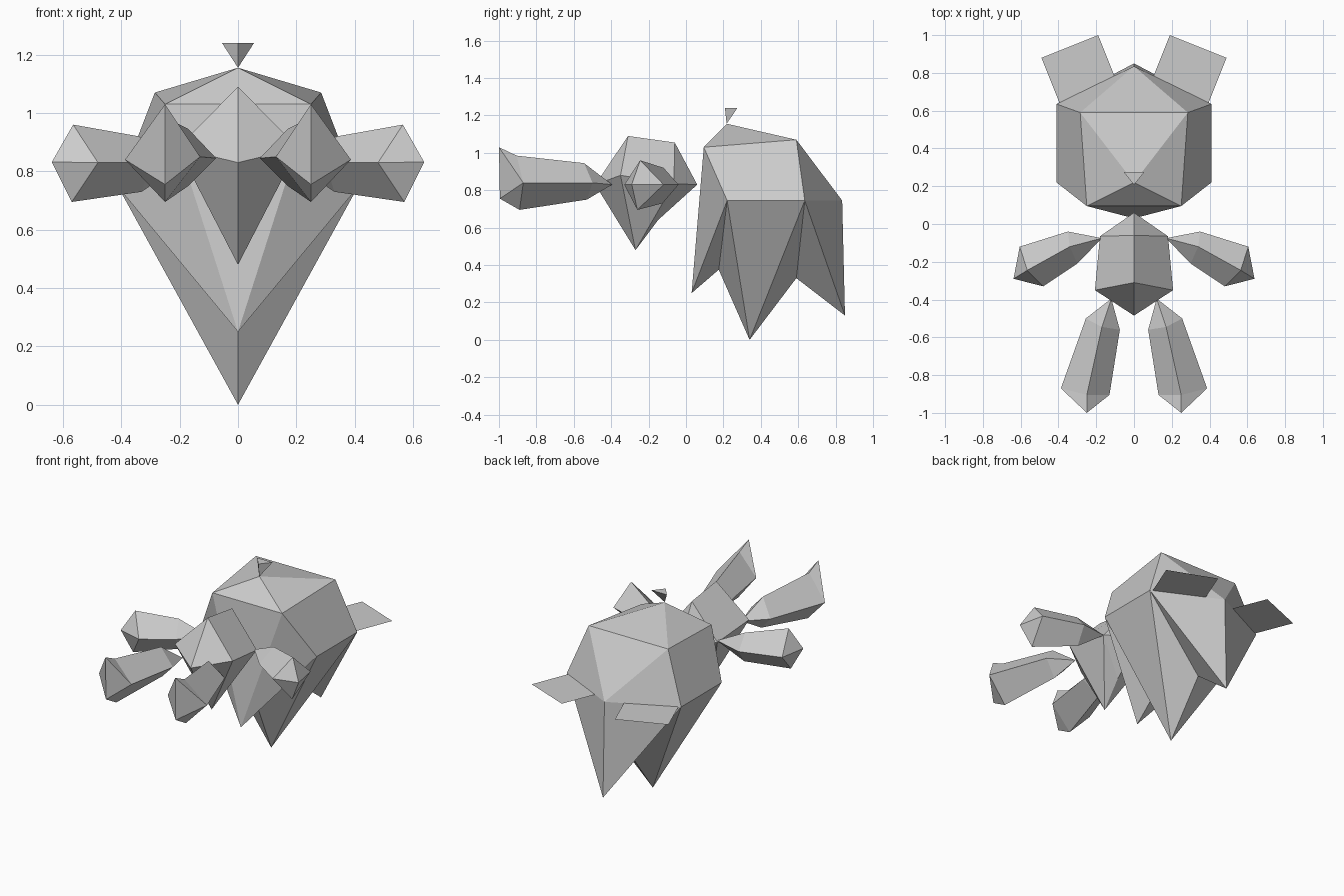
import bpy, bmesh

if "Cube" in bpy.data.objects:
    bpy.data.objects.remove(bpy.data.objects["Cube"])

grey = bpy.data.materials.new("plain grey")
grey.diffuse_color = (0.6, 0.6, 0.6, 1)
grey.use_nodes = True
grey.node_tree.nodes["Principled BSDF"].inputs["Base Color"].default_value = grey.diffuse_color


def finish(bm, name):
    """Turn a bmesh into a flat-shaded named object."""
    if len(bm.faces) > 1:
        bmesh.ops.recalc_face_normals(bm, faces=bm.faces)
    mesh = bpy.data.meshes.new(name)
    bm.to_mesh(mesh)
    bm.free()
    mesh.materials.append(grey)
    obj = bpy.data.objects.new(name, mesh)
    bpy.context.collection.objects.link(obj)
    return obj


def symmetric(name, points, faces):
    """Faceted solid from lettered points; lower case is the mirrored point."""
    bm = bmesh.new()
    verts = {}
    for key, (x, y, z) in points.items():
        verts[key] = bm.verts.new((x, y, z))
        verts[key.lower()] = bm.verts.new((-x, y, z)) if x else verts[key]
    done = set()
    for face in faces.split():
        for f in (face, face.swapcase()):
            corners = [verts[c] for c in f]
            if frozenset(corners) not in done:
                done.add(frozenset(corners))
                bm.faces.new(corners)
    return finish(bm, name)


def limb(name, side, root, near, far, tip):
    """Four-sided limb from a pointed root over two rings to a tip.
    Rings run top, outer, bottom, inner; the tip has an upper and lower point."""
    bm = bmesh.new()
    add = lambda p: bm.verts.new((p[0] * side, p[1], p[2]))
    r = add(root)
    a, b = [add(p) for p in near], [add(p) for p in far]
    t = [add(p) for p in tip]
    up, low = t[0], t[-1]
    for i in range(4):
        j = (i + 1) % 4
        bm.faces.new((r, a[i], a[j]))
        bm.faces.new((a[i], b[i], b[j], a[j]))
        bm.faces.new((b[i], b[j], up if i in (0, 3) else low))
    if up is not low:
        for i in (1, 3):
            bm.faces.new((b[i], up, low))
    return finish(bm, name)


# Head with jagged hair points hanging down the centre line
symmetric("head", {
    "A": (0, 0.22, 1.155), "B": (0.25, 0.095, 1.03), "C": (0.285, 0.59, 1.07),
    "D": (0.41, 0.22, 0.745), "E": (0.41, 0.635, 0.745), "F": (0, 0.835, 0.745),
    "G": (0, 0.03, 0.25), "J": (0, 0.175, 0.375), "H": (0, 0.34, 0),
    "K": (0, 0.59, 0.33), "I": (0, 0.85, 0.13),
}, "ABb ACc ABC BCED CcF CEF BbG BDG DGJ DJH DEH EHK EKI EFI")

# Small tuft balanced on the crown
symmetric("crown_tuft", {
    "A": (0, 0.217, 1.155), "B": (0.055, 0.275, 1.24), "C": (0, 0.208, 1.24),
}, "ABC ABb BbC")

# Torso
symmetric("torso", {
    "P": (0, 0.06, 0.83), "T": (0, -0.06, 1.055), "U": (0, -0.31, 1.09),
    "N": (0, -0.485, 0.83), "S": (0.18, -0.065, 0.835), "R": (0.207, -0.35, 0.88),
    "Q": (0, -0.27, 0.48), "V": (0, -0.15, 0.64),
}, "PST TSRU URN NRQ RSQ SVQ SPV")

for side, label in ((1, "right"), (-1, "left")):
    # Flat ear sheet, its root buried in the head
    bm = bmesh.new()
    ear = [(0.19, 1.0), (0.49, 0.88), (0.37, 0.58), (0.07, 0.70)]
    bm.faces.new([bm.verts.new((x * side, y, 0.745)) for x, y in ear][::-side])
    finish(bm, label + "_ear")

    # Arm
    limb(label + "_arm", side, (0.17, -0.075, 0.84),
         [(0.34, -0.12, 0.92), (0.35, -0.04, 0.83), (0.33, -0.125, 0.73), (0.30, -0.21, 0.83)],
         [(0.565, -0.245, 0.96), (0.605, -0.12, 0.83), (0.57, -0.26, 0.695), (0.48, -0.33, 0.83)],
         [(0.638, -0.29, 0.832)])

    # Leg with an upright pointed toe edge
    limb(label + "_leg", side, (0.12, -0.395, 0.83),
         [(0.17, -0.545, 0.945), (0.255, -0.50, 0.84), (0.17, -0.53, 0.75), (0.075, -0.56, 0.845)],
         [(0.25, -0.905, 0.985), (0.387, -0.87, 0.84), (0.25, -0.89, 0.695), (0.13, -0.905, 0.85)],
         [(0.25, -1.0, 1.03), (0.25, -0.995, 0.755)])
